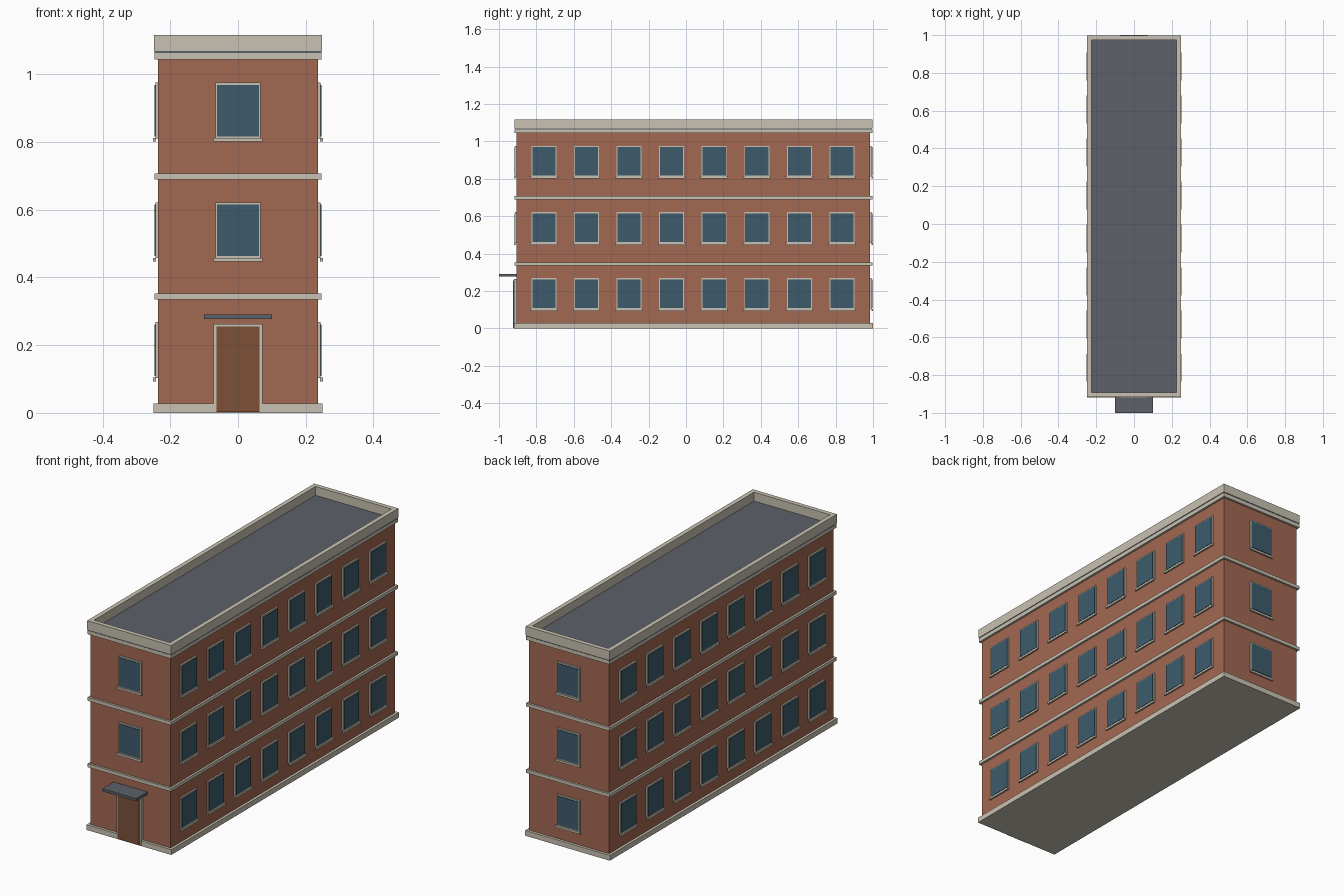
import bpy, bmesh
from mathutils import Matrix, Vector

cube = bpy.data.objects.get("Cube")
if cube:
    bpy.data.objects.remove(cube, do_unlink=True)


def material(name, rgb):
    m = bpy.data.materials.new(name)
    m.use_nodes = True
    m.diffuse_color = (*rgb, 1)
    m.node_tree.nodes["Principled BSDF"].inputs["Base Color"].default_value = (*rgb, 1)
    return m


BRICK = material("brick red", (0.37, 0.138, 0.084))
STONE = material("pale stone", (0.578, 0.539, 0.445))
GLASS = material("blue glass", (0.047, 0.105, 0.15))
WOOD = material("brown wood", (0.205, 0.08, 0.04))
SLATE = material("grey slate", (0.109, 0.12, 0.141))

HALF_X, HALF_Y, MID_Y = 0.236, 0.945, 0.04
STOREY = 0.354


def boxes(name, mat, spans, matrix=Matrix()):
    """One object made of boxes given as (x0, x1, y0, y1, z0, z1)."""
    bm = bmesh.new()
    for x0, x1, y0, y1, z0, z1 in spans:
        size = Matrix.Diagonal((x1 - x0, y1 - y0, z1 - z0, 1))
        place = Matrix.Translation(((x0 + x1) / 2, (y0 + y1) / 2, (z0 + z1) / 2))
        bmesh.ops.create_cube(bm, size=1, matrix=matrix @ place @ size)
    mesh = bpy.data.meshes.new(name)
    bm.to_mesh(mesh)
    bm.free()
    mesh.materials.append(mat)
    ob = bpy.data.objects.new(name, mesh)
    bpy.context.collection.objects.link(ob)
    return ob


def slab(name, mat, out, z0, z1):
    """A full-plan slab that stands out from the walls."""
    x, y = HALF_X + out, HALF_Y + out
    return boxes(name, mat, [(-x, x, MID_Y - y, MID_Y + y, z0, z1)])


# Walls, plinth, storey bands, cornice and roof
slab("walls", BRICK, 0, 0.01, 1.05)
slab("plinth", STONE, 0.014, 0, 0.028)
for i in (1, 2):
    slab(f"storey_band_{i}", STONE, 0.011, i * STOREY - 0.019, i * STOREY - 0.001)
slab("cornice", STONE, 0.011, 1.044, 1.063)
slab("roof", SLATE, 0.01, 1.063, 1.069)

# Parapet around the roof
px, py, t = HALF_X + 0.012, HALF_Y + 0.012, 0.024
low, high = MID_Y - py, MID_Y + py
boxes("parapet", STONE, [
    (-px, px, low, low + t, 1.069, 1.116),
    (-px, px, high - t, high, 1.069, 1.116),
    (-px, t - px, low + t, high - t, 1.069, 1.116),
    (px - t, px, low + t, high - t, 1.069, 1.116)])


# Windows: modelled facing -y against a wall at y = 0, then turned into place
def window(name, spot, turn, floor):
    z = 0.103 + floor * STOREY
    m = Matrix.Translation(Vector(spot)) @ Matrix.Rotation(turn, 4, "Z")
    boxes(name + "_frame", STONE, [(-0.067, 0.067, -0.008, 0.002, z, z + 0.165)], m)
    boxes(name + "_glass", GLASS, [(-0.062, 0.062, -0.011, 0, z + 0.006, z + 0.158)], m)
    boxes(name + "_sill", STONE, [(-0.073, 0.073, -0.015, -0.006, z - 0.01, z + 0.001)], m)


QUARTER = 1.5707963
for floor in range(3):
    for i in range(8):
        y = 0.037 + (i - 3.5) * 0.2277
        window(f"left_window_{floor}_{i}", (HALF_X, y, 0), QUARTER, floor)
        window(f"right_window_{floor}_{i}", (-HALF_X, y, 0), -QUARTER, floor)
    window(f"back_window_{floor}", (0, MID_Y + HALF_Y, 0), 2 * QUARTER, floor)
    if floor:
        window(f"front_window_{floor}", (0, MID_Y - HALF_Y, 0), 0, floor)

# Entrance
front = MID_Y - HALF_Y
boxes("door_frame", STONE, [(-0.073, 0.073, front - 0.015, front, 0.002, 0.263)])
boxes("door", WOOD, [(-0.064, 0.064, front - 0.019, front, 0.003, 0.255)])
boxes("door_canopy", SLATE, [(-0.1, 0.1, -1, front + 0.002, 0.277, 0.291)])
